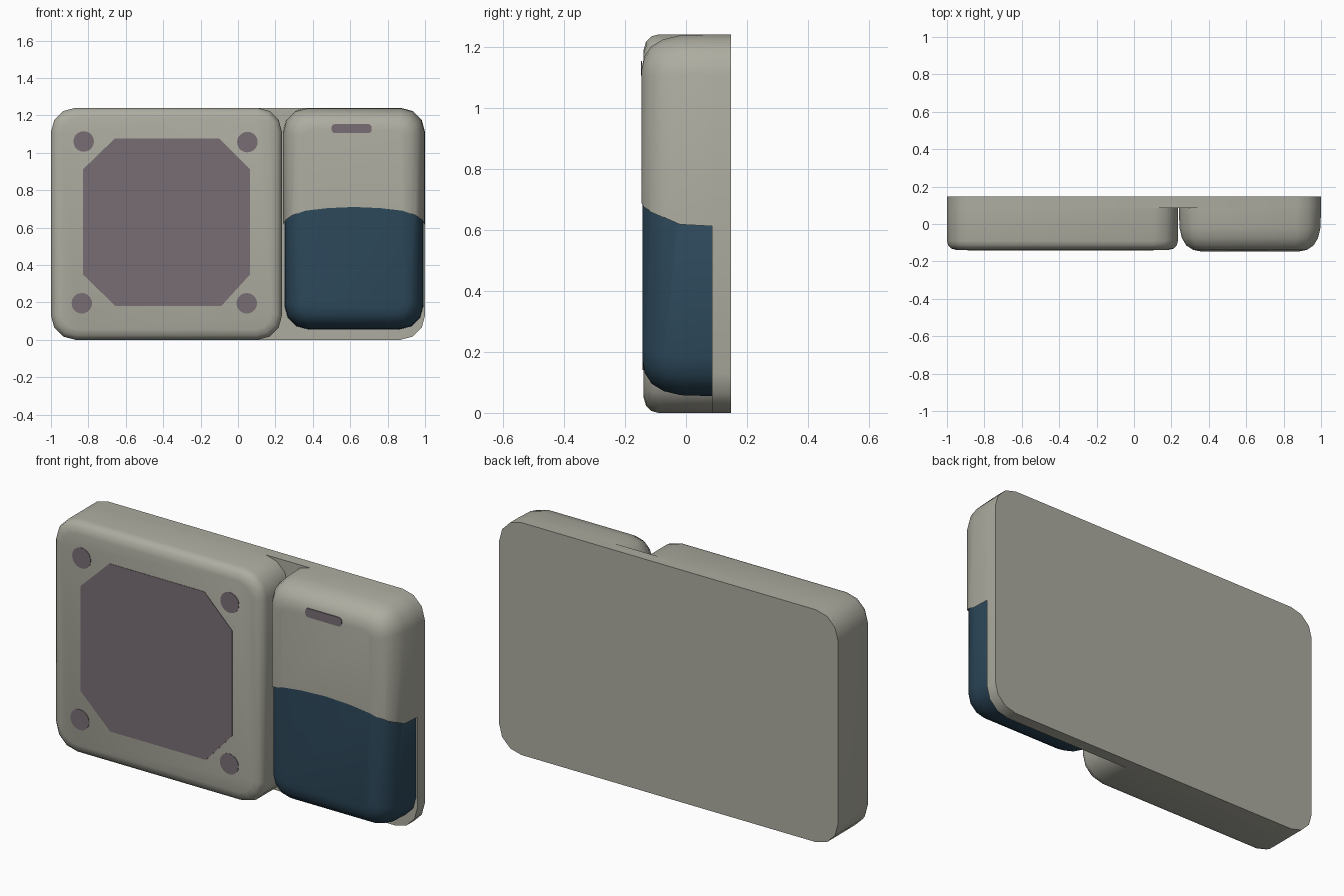
import bpy, bmesh, math

if "Cube" in bpy.data.objects:
    bpy.data.objects.remove(bpy.data.objects["Cube"])


def material(name, rgb):
    m = bpy.data.materials.new(name)
    m.diffuse_color = (*rgb, 1)
    m.use_nodes = True
    m.node_tree.nodes["Principled BSDF"].inputs["Base Color"].default_value = m.diffuse_color
    return m


BEIGE = material("warm grey plastic", (0.42, 0.415, 0.355))
PURPLE = material("purple grey", (0.19, 0.155, 0.175))
BLUE = material("dark blue", (0.026, 0.066, 0.105))


def outline(x0, x1, z0, z1, r, seg=3):
    """Rounded rectangle in the xz plane."""
    pts = []
    for i, (cx, cz) in enumerate([(x1 - r, z1 - r), (x0 + r, z1 - r),
                                  (x0 + r, z0 + r), (x1 - r, z0 + r)]):
        for k in range(seg + 1):
            a = math.pi / 2 * (i + k / seg)
            pts.append((cx + r * math.cos(a), cz + r * math.sin(a)))
    return pts


def loft(name, layers, mat, angle=40):
    """Solid through xz outlines, each given as (y, points), back to front."""
    bm = bmesh.new()
    rings = [[bm.verts.new((x, y, z)) for x, z in pts] for y, pts in layers]
    n = len(rings[0])
    for a, b in zip(rings, rings[1:]):
        for i in range(n):
            j = (i + 1) % n
            bm.faces.new((a[i], a[j], b[j], b[i]))
    bm.faces.new(rings[0])
    bm.faces.new(rings[-1])
    bmesh.ops.recalc_face_normals(bm, faces=bm.faces)
    me = bpy.data.meshes.new(name)
    bm.to_mesh(me)
    bm.free()
    if mat:
        me.materials.append(mat)
    ob = bpy.data.objects.new(name, me)
    bpy.context.collection.objects.link(ob)
    smooth(ob, angle)
    return ob


def smooth(ob, angle=40):
    bpy.ops.object.select_all(action='DESELECT')
    ob.select_set(True)
    bpy.context.view_layer.objects.active = ob
    bpy.ops.object.shade_smooth_by_angle(angle=math.radians(angle))


def block(name, x0, x1, z0, z1, profile, mat):
    """Rounded block whose profile lists (y, inset)."""
    return loft(name, [(y, outline(x0 + d, x1 - d, z0 + d, z1 - d, max(0.13 - 0.8 * d, 0.02)))
                       for y, d in profile], mat)


def plate(name, pts, y, mat=PURPLE):
    return loft(name, [(y + 0.004, pts), (y, pts)], mat)


# Back plate and left body
block("back_plate", -1, 1, 0, 1.24, [(0.147, 0), (0.085, 0)], BEIGE)
block("left_body", -1, 0.235, 0, 1.24,
      [(0.085, 0), (-0.09, 0), (-0.113, 0.006), (-0.131, 0.023), (-0.14, 0.055)], BEIGE)

# Right body: upper shell and blue lower cover, split along a curved seam
round_profile = [(0.085, 0), (-0.02, 0.003), (-0.075, 0.016), (-0.115, 0.04),
                 (-0.138, 0.075), (-0.146, 0.115)]
upper = block("upper_shell", 0.24, 1, 0.04, 1.24, round_profile, BEIGE)
lower = block("lower_cover", 0.248, 0.992, 0.055, 1.23,
              [(y + (0.003 if y < 0 else 0), d) for y, d in round_profile], BLUE)
half = [(0.5, 0.58), (0.38, 0.612), (0.365, 0.64), (0.33, 0.665), (0.26, 0.69), (0.14, 0.704)]
seam = ([(0.12, -0.1)] + [(0.62 - d, z) for d, z in half] + [(0.62, 0.71)]
        + [(0.62 + d, z) for d, z in reversed(half)] + [(1.12, -0.1)])
cutter = loft("seam_cutter", [(0.3, seam), (-0.3, seam)], None)
cutter.hide_render = True
for ob, op in ((upper, 'DIFFERENCE'), (lower, 'INTERSECT')):
    mod = ob.modifiers.new("seam", 'BOOLEAN')
    mod.object, mod.operation, mod.solver = cutter, op, 'EXACT'
    bpy.context.view_layer.objects.active = ob
    bpy.ops.object.modifier_apply(modifier=mod.name)
    smooth(ob)
bpy.data.objects.remove(cutter)

# Screen panel, octagonal
plate("screen_panel", [(0.065, 0.91), (-0.10, 1.075), (-0.66, 1.075), (-0.83, 0.91),
                       (-0.83, 0.35), (-0.655, 0.18), (-0.09, 0.18), (0.065, 0.35)], -0.142)

# Four round corner dots
for i, (cx, cz) in enumerate([(-0.825, 1.06), (0.05, 1.057), (-0.835, 0.195), (0.047, 0.195)]):
    plate(f"corner_dot_{i + 1}",
          [(cx + 0.055 * math.cos(k * math.pi / 10), cz + 0.055 * math.sin(k * math.pi / 10))
           for k in range(20)], -0.142)

# Small slot on the upper shell
plate("slot", outline(0.5, 0.715, 1.105, 1.153, 0.018), -0.1475)
